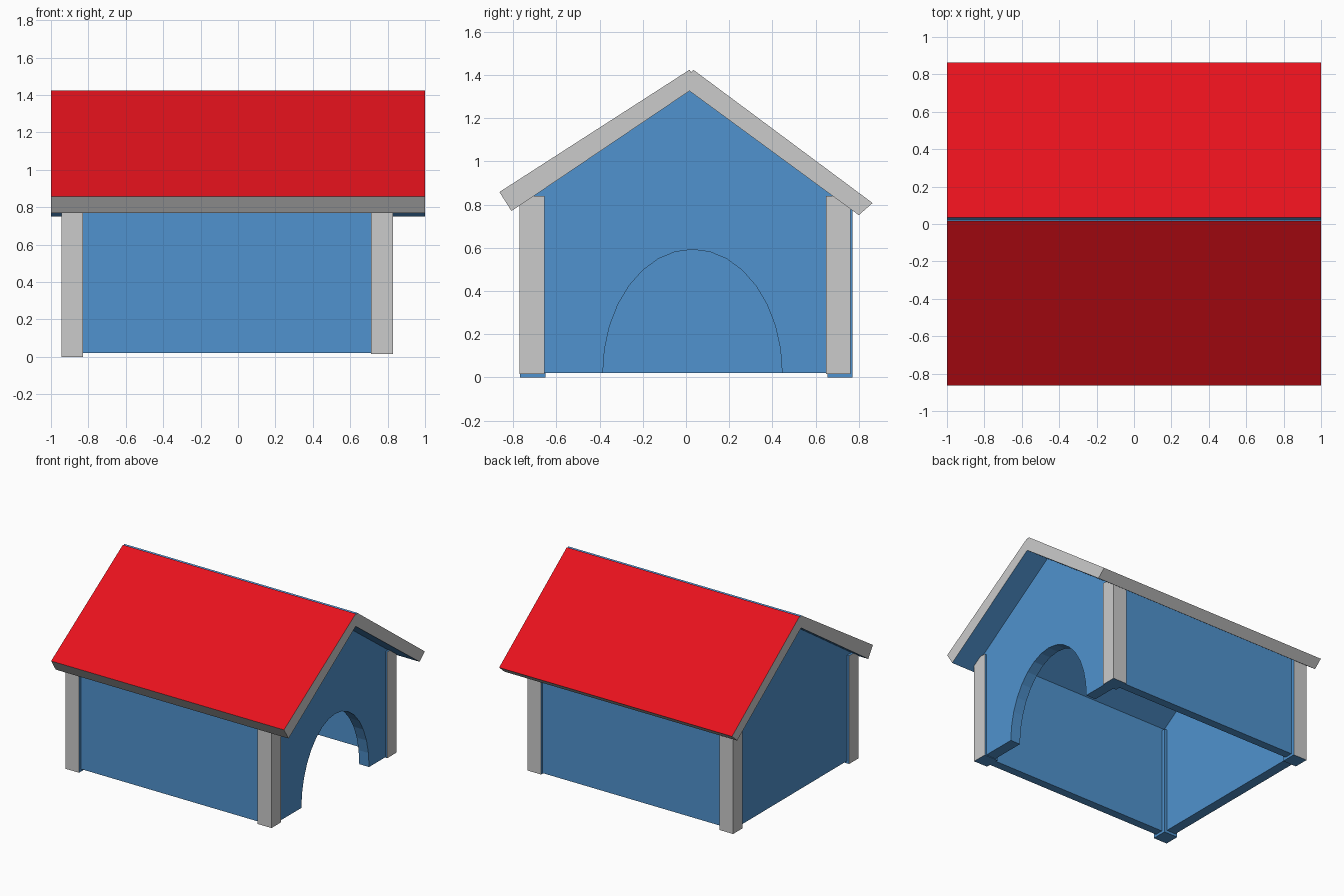
import bpy, bmesh, math
from mathutils import Vector

if "Cube" in bpy.data.objects:
    bpy.data.objects.remove(bpy.data.objects["Cube"])


def material(name, color):
    m = bpy.data.materials.new(name)
    m.diffuse_color = color
    m.use_nodes = True
    m.node_tree.nodes["Principled BSDF"].inputs["Base Color"].default_value = m.diffuse_color
    return m


BLUE = material("blue_paint", (0.08, 0.29, 0.62, 1))
GREY = material("grey_trim", (0.8, 0.8, 0.8, 1))
RED = material("red_roof", (0.8, 0.006, 0.012, 1))


def prism(name, profile, x0, x1, pick=lambda n: 0):
    """Extrude a (y, z) profile from x0 to x1; pick chooses a colour slot per face normal."""
    bm = bmesh.new()
    base = bm.faces.new([bm.verts.new((x0, y, z)) for y, z in profile])
    ext = bmesh.ops.extrude_face_region(bm, geom=[base])
    moved = [g for g in ext["geom"] if isinstance(g, bmesh.types.BMVert)]
    bmesh.ops.translate(bm, verts=moved, vec=Vector((x1 - x0, 0, 0)))
    bmesh.ops.recalc_face_normals(bm, faces=bm.faces[:])
    bm.normal_update()
    for f in bm.faces:
        f.material_index = pick(f.normal)
    mesh = bpy.data.meshes.new(name)
    bm.to_mesh(mesh)
    bm.free()
    for m in (BLUE, GREY, RED):
        mesh.materials.append(m)
    ob = bpy.data.objects.new(name, mesh)
    bpy.context.collection.objects.link(ob)
    return ob


# Roof slabs: red on top, grey ends and eaves, blue underneath
def roof_colour(side):
    def pick(n):
        if abs(n.x) > 0.5:
            return 1
        if n.y * side > 0.3:
            return 2 if n.z > 0.3 else 1
        return 0
    return pick


prism("roof_front", [(-0.864, 0.858), (0.016, 1.424), (0.024, 1.412),
                     (0.016, 1.326), (-0.808, 0.77)], -1, 1, roof_colour(-1))
prism("roof_back", [(0.864, 0.807), (0.034, 1.424), (0.024, 1.412),
                    (0.016, 1.326), (0.80, 0.751)], -1, 1, roof_colour(1))

# Corner posts: grey on the two outward faces, blue elsewhere
def post(name, x0, x1, y0, y1, z0):
    sx = 1 if x0 > 0 else -1
    sy = 1 if y0 > 0 else -1
    prism(name, [(y0, z0), (y1, z0), (y1, 0.84), (y0, 0.84)], x0, x1,
          lambda n: 1 if n.x * sx > 0.5 or n.y * sy > 0.5 else 0)


post("post_front_right", 0.71, 0.828, -0.772, -0.655, 0.015)
post("post_back_right", 0.71, 0.828, 0.648, 0.762, 0.015)
post("post_front_left", -0.945, -0.828, -0.768, -0.651, 0.0)
post("post_back_left", -0.945, -0.828, 0.655, 0.772, 0.0)

# Long side walls, tops following the roof slope
FLOOR = 0.02
prism("wall_front", [(-0.745, FLOOR), (-0.68, FLOOR), (-0.68, 0.865), (-0.745, 0.82)],
      -0.925, 0.812)
prism("wall_back", [(0.745, FLOOR), (0.68, FLOOR), (0.68, 0.85), (0.745, 0.80)],
      -0.925, 0.812)

# Gable walls, the right one with an arched doorway
top = [(0.745, 0.80), (0.016, 1.335), (-0.745, 0.82), (-0.745, FLOOR)]
arch = []
for i in range(17):
    a = math.pi * (1 - i / 16)
    arch.append((0.03 + 0.415 * math.cos(a), FLOOR + 0.572 * math.sin(a)))
prism("gable_right_with_doorway", arch + [(0.745, FLOOR)] + top, 0.73, 0.814)
prism("gable_left", [(0.745, FLOOR)] + top, -0.928, -0.85)
